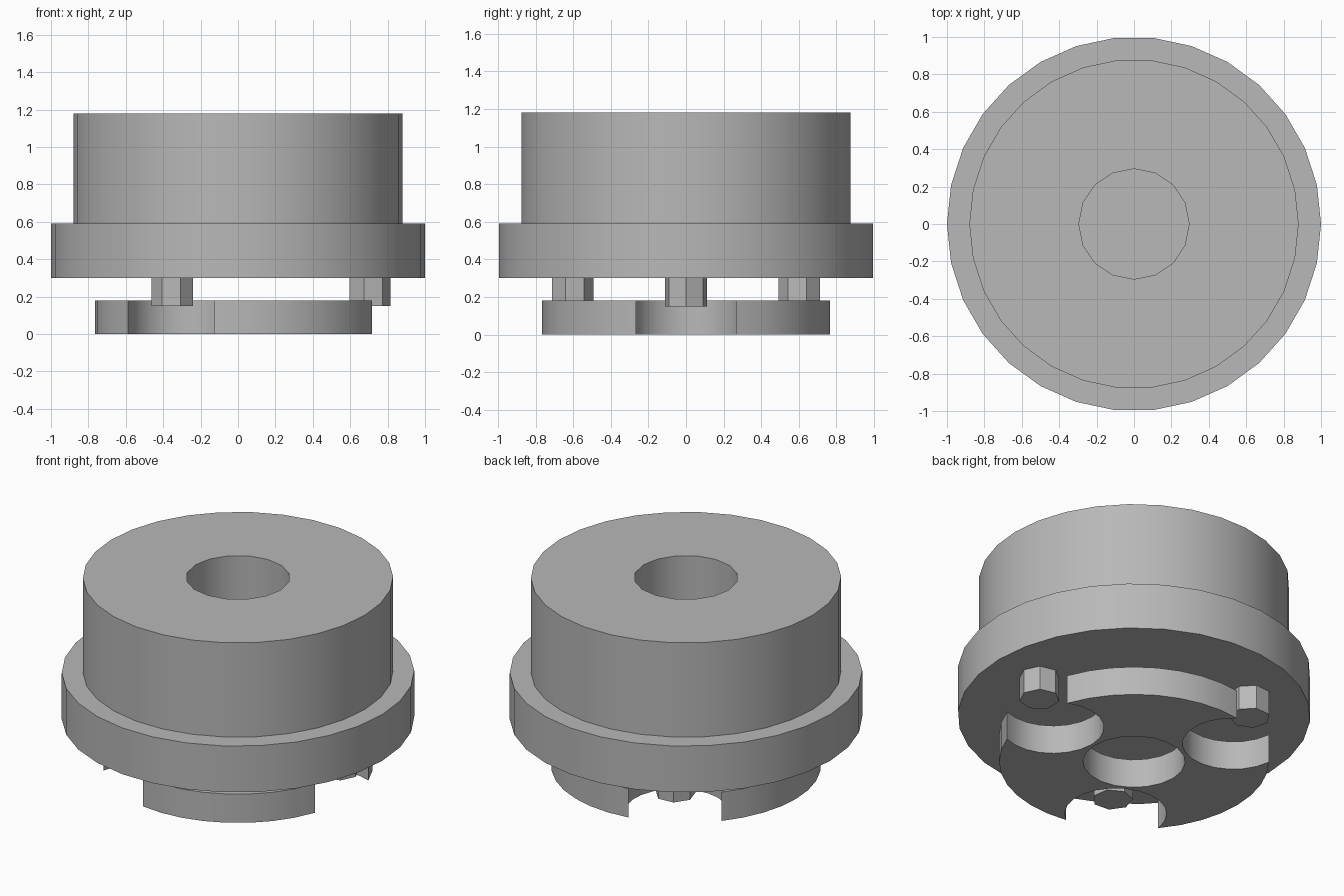
import bpy
import bmesh
from math import cos, sin, pi, radians, atan2, hypot
from mathutils import Vector

cube = bpy.data.objects.get("Cube")
if cube:
    bpy.data.objects.remove(cube, do_unlink=True)

grey = bpy.data.materials.new("mid_grey")
grey.use_nodes = True
colour = (0.48, 0.48, 0.48, 1)
grey.diffuse_color = colour
grey.node_tree.nodes["Principled BSDF"].inputs["Base Color"].default_value = colour


def arc(radius, start, end, steps, centre=(0, 0)):
    """Points from start to end inclusive, angles in radians."""
    return [(centre[0] + radius * cos(start + (end - start) * i / steps),
             centre[1] + radius * sin(start + (end - start) * i / steps))
            for i in range(steps + 1)]


def circle(radius, sides, centre=(0, 0), turn=0):
    return arc(radius, turn, turn + 2 * pi, sides, centre)[:-1]


def plate(name, loops, bottom, top, smooth=True):
    """Fill an outline with optional holes and extrude it upwards."""
    bm = bmesh.new()
    edges = []
    for loop in loops:
        verts = [bm.verts.new((x, y, bottom)) for x, y in loop]
        edges += [bm.edges.new((v, verts[i - 1])) for i, v in enumerate(verts)]
    bmesh.ops.triangle_fill(bm, edges=edges, use_beauty=True, use_dissolve=False)
    result = bmesh.ops.extrude_face_region(bm, geom=bm.faces[:])
    moved = [g for g in result["geom"] if isinstance(g, bmesh.types.BMVert)]
    bmesh.ops.translate(bm, verts=moved, vec=Vector((0, 0, top - bottom)))
    bmesh.ops.recalc_face_normals(bm, faces=bm.faces[:])
    mesh = bpy.data.meshes.new(name)
    bm.to_mesh(mesh)
    bm.free()
    mesh.materials.append(grey)
    obj = bpy.data.objects.new(name, mesh)
    bpy.context.collection.objects.link(obj)
    if smooth:
        bpy.ops.object.select_all(action="DESELECT")
        obj.select_set(True)
        bpy.context.view_layer.objects.active = obj
        bpy.ops.object.shade_smooth_by_angle(angle=radians(30))
    return obj


# Body: wide flange and a drum with a blind central bore
plate("flange", [circle(1, 30)], 0.3, 0.59)
plate("drum", [circle(0.88, 30), circle(0.295, 16)], 0.59, 1.18)

# Lower disc: three round notches and a central hole
disc_r, half_width, notch_at = 0.765, 0.265, 0.6
edge_x = (disc_r ** 2 - half_width ** 2) ** 0.5
edge_angle = atan2(half_width, edge_x)
notch_r = hypot(edge_x - notch_at, half_width)
notch_angle = atan2(half_width, edge_x - notch_at)
outline = []
for k in range(3):
    turn = k * 2 * pi / 3
    centre = (notch_at * cos(turn), notch_at * sin(turn))
    outline += arc(notch_r, turn + 2 * pi - notch_angle, turn + notch_angle, 14, centre)
    outline += arc(disc_r, turn + edge_angle, turn + 2 * pi / 3 - edge_angle, 8)[1:-1]
plate("lower_disc", [outline, circle(0.29, 20)], 0, 0.18)

# Seven-sided pins hanging from the flange above each notch
for k in range(3):
    turn = k * 2 * pi / 3
    centre = (0.7 * cos(turn), 0.7 * sin(turn))
    plate(f"pin_{k + 1}", [circle(0.115, 7, centre, turn)], 0.15, 0.3, smooth=False)
